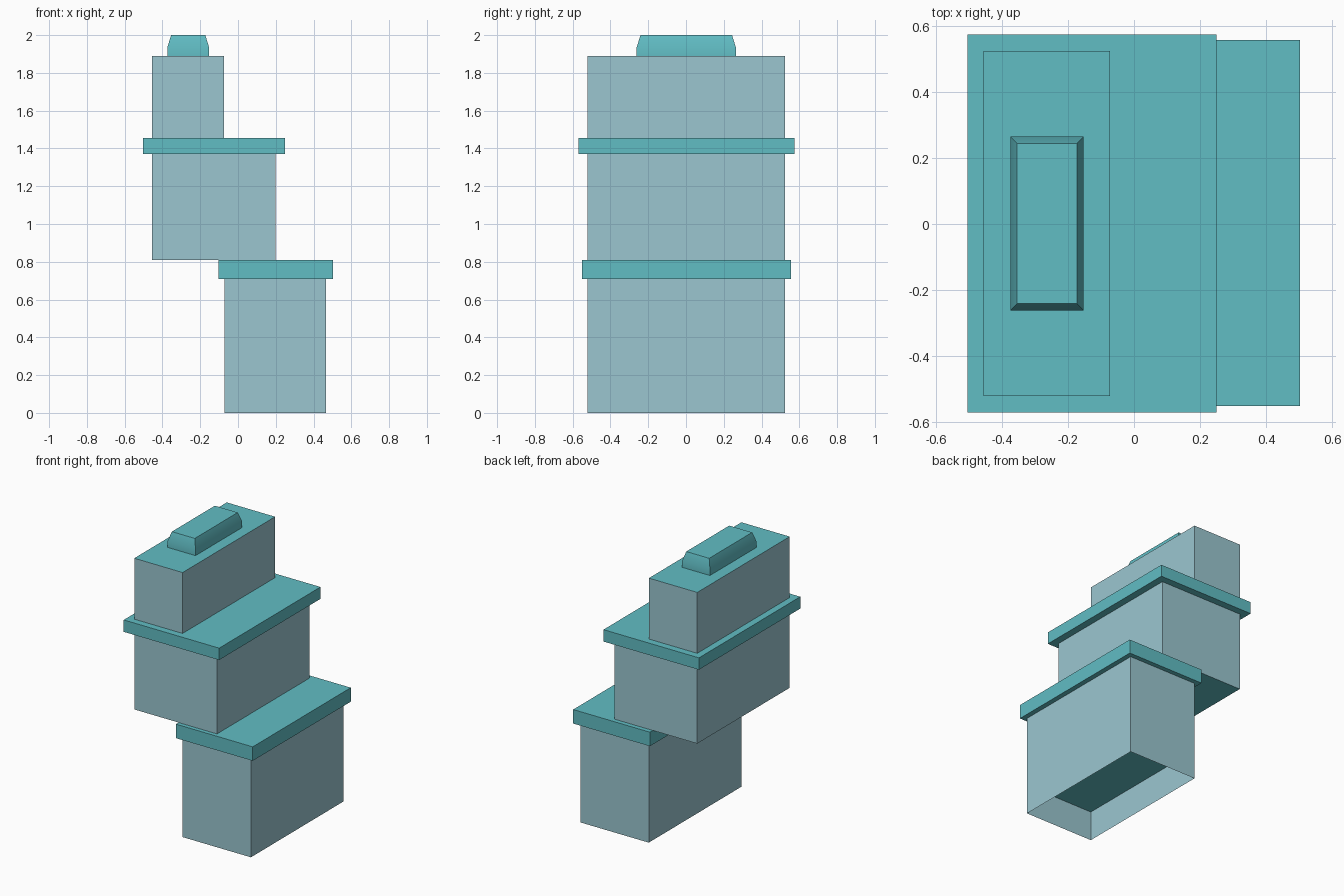
import bpy, bmesh

if "Cube" in bpy.data.objects:
    bpy.data.objects.remove(bpy.data.objects["Cube"])


def material(name, srgb):
    m = bpy.data.materials.new(name)
    m.diffuse_color = [(c / 255 / 12.92 if c < 11 else ((c / 255 + 0.055) / 1.055) ** 2.4) for c in srgb] + [1]
    m.use_nodes = True
    m.node_tree.nodes["Principled BSDF"].inputs["Base Color"].default_value = m.diffuse_color
    return m


GREY = material("pale blue grey", (155, 198, 208))
TEAL = material("teal", (97, 189, 196))


def finish(bm, name, mats):
    me = bpy.data.meshes.new(name)
    bm.normal_update()
    bm.to_mesh(me)
    bm.free()
    for m in mats:
        me.materials.append(m)
    ob = bpy.data.objects.new(name, me)
    bpy.context.collection.objects.link(ob)
    return ob


def loft(name, levels, mats=(TEAL,), bottom=True):
    """Stack rectangles (x0, x1, y0, y1, z); flat ends get material 0, sides the last one."""
    bm = bmesh.new()
    rings = [[bm.verts.new((x, y, z)) for x, y in ((x0, y0), (x1, y0), (x1, y1), (x0, y1))]
             for x0, x1, y0, y1, z in levels]
    for a, b in zip(rings, rings[1:]):
        for i in range(4):
            j = (i + 1) % 4
            bm.faces.new((a[i], a[j], b[j], b[i])).material_index = len(mats) - 1
    bm.faces.new(rings[-1])
    if bottom:
        bm.faces.new(rings[0][::-1])
    return finish(bm, name, mats)


def box(name, x, y, z, mats=(TEAL,), bottom=True):
    return loft(name, [(*x, *y, h) for h in z], mats, bottom)


BODY_Y = (-0.521, 0.523)

# Stacked storeys: pale walls with teal ends
box("lower_storey", (-0.072, 0.467), BODY_Y, (0, 0.71), (TEAL, GREY), bottom=False)
box("middle_storey", (-0.455, 0.199), BODY_Y, (0.81, 1.37), (TEAL, GREY))
box("upper_storey", (-0.455, -0.073), BODY_Y, (1.455, 1.89), (TEAL, GREY))

# Recessed floor inside the open base
bm = bmesh.new()
bm.faces.new([bm.verts.new((x, y, 0.21)) for x, y in
              ((-0.072, BODY_Y[0]), (-0.072, BODY_Y[1]), (0.467, BODY_Y[1]), (0.467, BODY_Y[0]))])
finish(bm, "recessed_floor", (TEAL,))

# Overhanging roof slabs
box("lower_slab", (-0.104, 0.502), (-0.551, 0.556), (0.71, 0.81))
box("upper_slab", (-0.504, 0.25), (-0.57, 0.574), (1.37, 1.455))

# Roof unit with tapered upper sides
unit = loft("roof_unit", [(-0.374, -0.153, -0.261, 0.264, 1.89),
                          (-0.374, -0.153, -0.261, 0.264, 1.935),
                          (-0.354, -0.173, -0.241, 0.244, 2.0)])
bpy.context.view_layer.objects.active = unit
unit.select_set(True)
bpy.ops.object.shade_smooth_by_angle()
